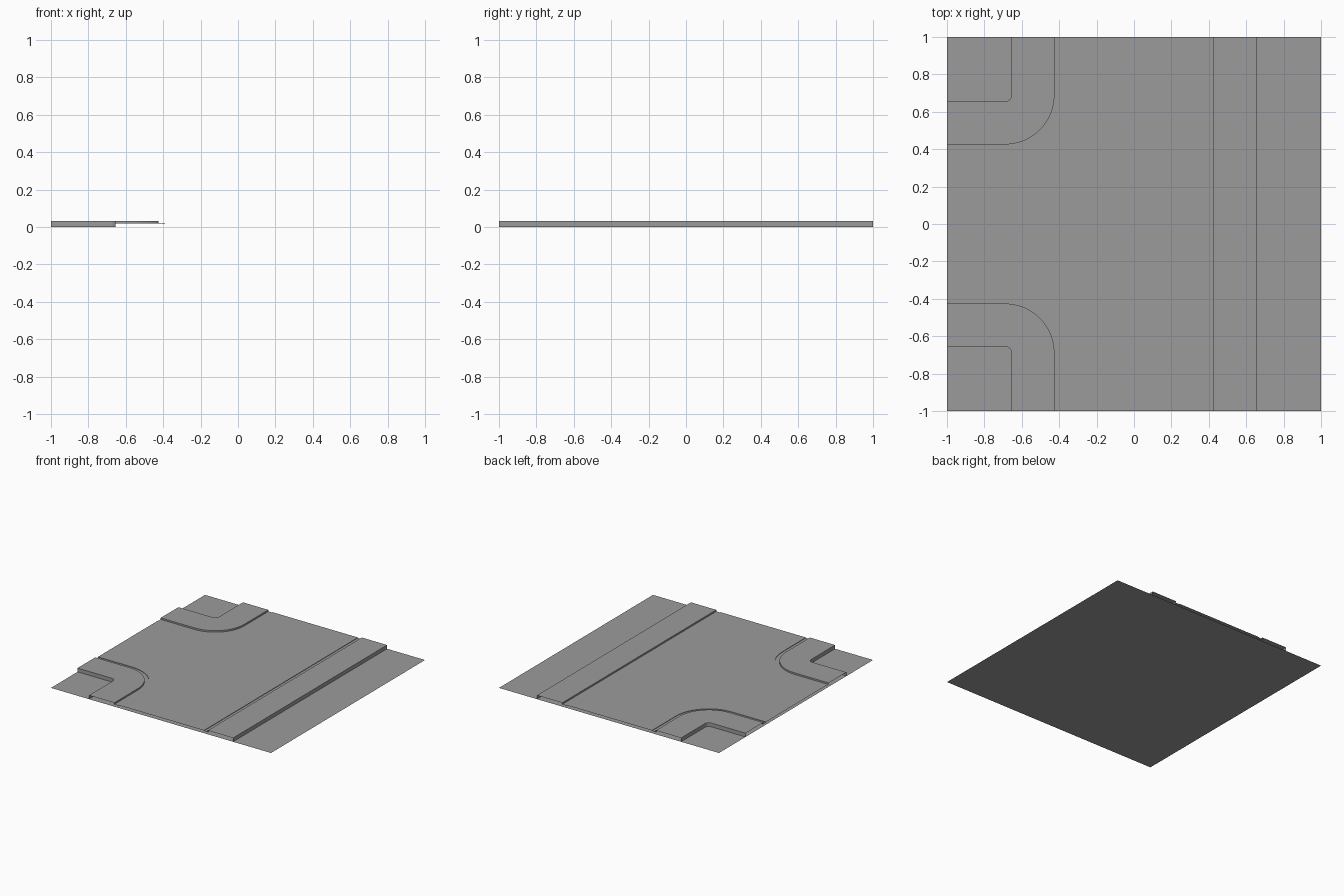
import bpy
import bmesh
from math import sin, cos, pi
from mathutils import Vector

if "Cube" in bpy.data.objects:
    bpy.data.objects.remove(bpy.data.objects["Cube"], do_unlink=True)

grey = bpy.data.materials.new("grey_concrete")
grey.use_nodes = True
COLOUR = (0.33, 0.33, 0.33, 1)
grey.diffuse_color = COLOUR
grey.node_tree.nodes["Principled BSDF"].inputs["Base Color"].default_value = COLOUR

CENTRE = 0.69                       # centre of the kerb bends
INNER, OUTER, ROAD = 0.035, 0.265, 0.30
TOP, GUTTER, ROAD_Z = 0.031, 0.018, 0.022
STEPS = 12


def finish(name, bm):
    mesh = bpy.data.meshes.new(name)
    bm.to_mesh(mesh)
    bm.free()
    mesh.materials.append(grey)
    obj = bpy.data.objects.new(name, mesh)
    bpy.context.collection.objects.link(obj)
    bpy.ops.object.select_all(action="DESELECT")
    obj.select_set(True)
    bpy.context.view_layer.objects.active = obj
    bpy.ops.object.shade_smooth_by_angle(angle=pi / 6)
    return obj


def corner_path(side):
    """Centre points and outward directions round one corner."""
    c = Vector((-CENTRE, side * CENTRE))
    arc = [(c, Vector((sin(a), -side * cos(a))))
           for a in (i * pi / 2 / STEPS for i in range(STEPS + 1))]
    path = ([(Vector((-1, c.y)), arc[0][1])] + arc
            + [(Vector((c.x, side)), arc[-1][1])])
    return path if side < 0 else path[::-1]


def sweep(name, path, profile):
    bm = bmesh.new()
    rows = [[bm.verts.new((*(p + d * r), z)) for r, z in profile] for p, d in path]
    for a, b in zip(rows, rows[1:]):
        for j in range(len(profile) - 1):
            bm.faces.new((a[j], b[j], b[j + 1], a[j + 1]))
    finish(name, bm)


def plate(name, points, z):
    bm = bmesh.new()
    bm.faces.new([bm.verts.new((p[0], p[1], z)) for p in points])
    finish(name, bm)


# Pavement section: back wall, walking surface, kerb face, gutter, road edge
section = [(INNER, 0), (INNER, TOP), (OUTER, TOP),
           (OUTER, GUTTER), (ROAD, GUTTER), (ROAD, ROAD_Z)]

front_corner = corner_path(-1)
back_corner = corner_path(1)
inward = Vector((-1, 0))
straight = [(Vector((CENTRE, y)), inward) for y in (-1, 1)]

sweep("front_corner_pavement", front_corner, section)
sweep("back_corner_pavement", back_corner, section)
sweep("straight_pavement", straight, section)

# Road surface fills the area between the gutters
outline = [p + d * ROAD for path in (straight, back_corner, front_corner)
           for p, d in path]
plate("road_surface", outline, ROAD_Z)

# Flat ground under everything
plate("ground_base", [(-1, -1), (1, -1), (1, 1), (-1, 1)], 0)
